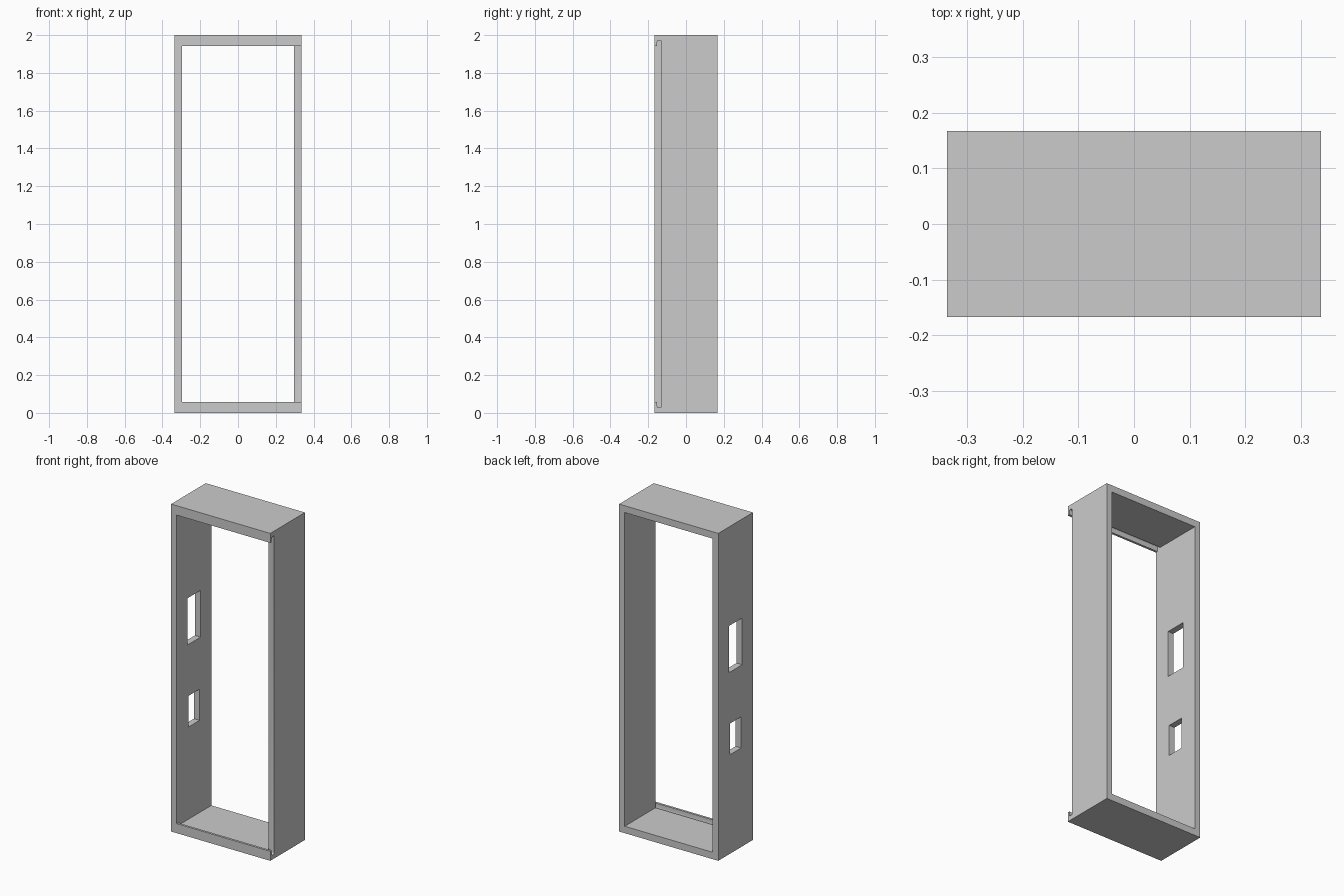
import bpy, bmesh, math

cube = bpy.data.objects.get("Cube")
if cube:
    bpy.data.objects.remove(cube, do_unlink=True)

grey = bpy.data.materials.new("plain grey")
grey.use_nodes = True
colour = (0.6, 0.6, 0.6, 1)
grey.diffuse_color = colour
grey.node_tree.nodes["Principled BSDF"].inputs["Base Color"].default_value = colour

W, D, H = 0.335, 0.167, 2.0     # half width, half depth, height
WALL_X, WALL_Z = 0.038, 0.042   # side and end wall thickness
LIP_Z = 0.058                   # height of the retaining lips
SLOT_Z = 0.028                  # bottom of the panel slot
LIP_Y, SLOT_Y = -0.153, -0.13   # back of the lips, back of the slot
INNER = W - WALL_X


def prism(name, profile, x0, x1):
    """Extrude a (y, z) profile along x."""
    bm = bmesh.new()
    face = bm.faces.new([bm.verts.new((x0, y, z)) for y, z in profile])
    ext = bmesh.ops.extrude_face_region(bm, geom=[face])
    verts = [v for v in ext["geom"] if isinstance(v, bmesh.types.BMVert)]
    bmesh.ops.translate(bm, vec=(x1 - x0, 0, 0), verts=verts)
    bmesh.ops.recalc_face_normals(bm, faces=bm.faces)
    mesh = bpy.data.meshes.new(name)
    bm.to_mesh(mesh)
    bm.free()
    mesh.materials.append(grey)
    obj = bpy.data.objects.new(name, mesh)
    bpy.context.collection.objects.link(obj)
    return obj


def box(name, x0, x1, y0, y1, z0, z1):
    return prism(name, [(y0, z0), (y1, z0), (y1, z1), (y0, z1)], x0, x1)


def rounded_profile(y0, y1, z0, z1, r, steps=5):
    centres = [(y1 - r, z1 - r), (y0 + r, z1 - r), (y0 + r, z0 + r), (y1 - r, z0 + r)]
    points = []
    for quarter, (cy, cz) in enumerate(centres):
        for i in range(steps + 1):
            a = math.pi / 2 * (quarter + i / steps)
            points.append((cy + r * math.cos(a), cz + r * math.sin(a)))
    return points


# Solid block for the frame
frame = box("open_frame", -W, W, -D, D, 0, H)

# Cavity, front opening, panel slot open on one side, two side ports
cutters = [
    box("cavity_cutter", -INNER, INNER, -0.14, 1, WALL_Z, H - WALL_Z),
    box("opening_cutter", -INNER, 1, -1, -0.142, LIP_Z, H - LIP_Z),
    prism("slot_cutter", rounded_profile(LIP_Y, SLOT_Y, SLOT_Z, H - SLOT_Z, 0.008),
          -INNER, 1),
    box("upper_port_cutter", -1, 0, -0.063, 0.063, 1.11, 1.395),
    box("lower_port_cutter", -1, 0, -0.053, 0.053, 0.605, 0.795),
]

bpy.context.view_layer.objects.active = frame
for cutter in cutters:
    cutter.hide_render = True
    mod = frame.modifiers.new(cutter.name, "BOOLEAN")
    mod.operation = "DIFFERENCE"
    mod.solver = "EXACT"
    mod.object = cutter
    bpy.ops.object.modifier_apply(modifier=mod.name)
    bpy.data.objects.remove(cutter, do_unlink=True)

# Crisp flat walls, smooth slot corners
bpy.ops.object.select_all(action="DESELECT")
frame.select_set(True)
bpy.ops.object.shade_smooth_by_angle(angle=math.radians(30))
